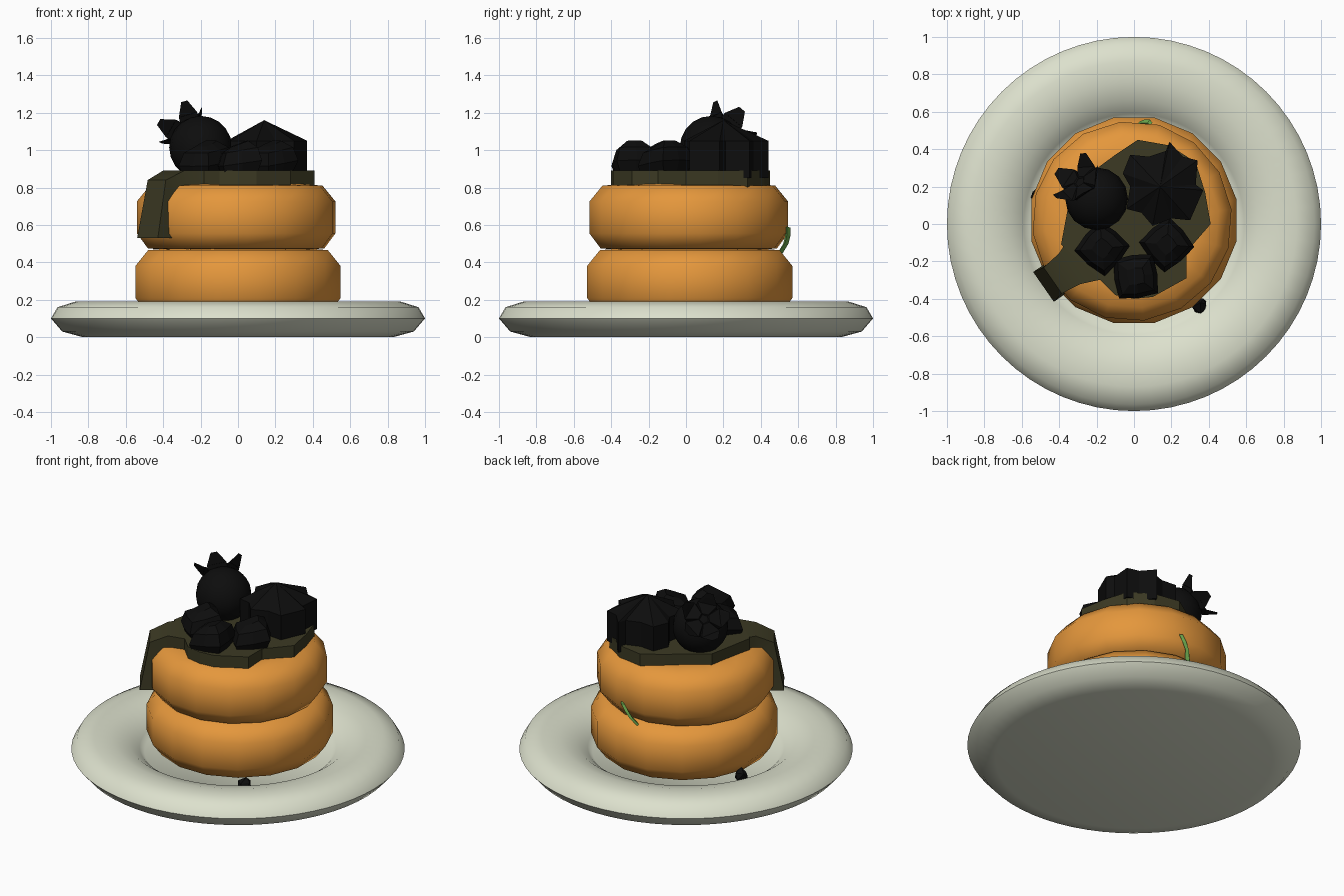
import bpy, bmesh, math, random
from mathutils import Vector, Matrix

cube = bpy.data.objects.get("Cube")
if cube:
    bpy.data.objects.remove(cube, do_unlink=True)
random.seed(4)


def material(name, rgb):
    m = bpy.data.materials.new(name)
    m.use_nodes = True
    m.diffuse_color = (*rgb, 1)
    m.node_tree.nodes["Principled BSDF"].inputs["Base Color"].default_value = (*rgb, 1)
    return m


CREAM = material("cream_china", (0.72, 0.75, 0.61))
GOLD = material("golden_batter", (0.78, 0.31, 0.045))
SAUCE = material("dark_sauce", (0.045, 0.042, 0.017))
BLACK = material("black_fruit", (0.004, 0.004, 0.004))
GREEN = material("leaf_green", (0.16, 0.42, 0.08))


def finish(name, bm, mat, smooth=0):
    bmesh.ops.recalc_face_normals(bm, faces=bm.faces)
    mesh = bpy.data.meshes.new(name)
    bm.to_mesh(mesh)
    bm.free()
    mesh.materials.append(mat)
    ob = bpy.data.objects.new(name, mesh)
    bpy.context.collection.objects.link(ob)
    if smooth:
        bpy.ops.object.select_all(action="DESELECT")
        ob.select_set(True)
        bpy.context.view_layer.objects.active = ob
        bpy.ops.object.shade_smooth_by_angle(angle=math.radians(smooth))
    return ob


def skin(bm, rings, cap=True):
    """Bridge closed rings of points with quads."""
    rows = [[bm.verts.new(p) for p in ring] for ring in rings]
    n = len(rows[0])
    for a, b in zip(rows, rows[1:]):
        for i in range(n):
            j = (i + 1) % n
            bm.faces.new((a[i], a[j], b[j], b[i]))
    if cap:
        bm.faces.new(rows[0])
        bm.faces.new(rows[-1])
    return rows


def lathe(name, profile, sides, mat, centre=(0, 0), turn=0.0, smooth=60):
    bm = bmesh.new()
    angles = [2 * math.pi * (i + turn) / sides for i in range(sides)]
    skin(bm, [[(centre[0] + r * math.cos(a), centre[1] + r * math.sin(a), z)
               for a in angles] for r, z in profile])
    return finish(name, bm, mat, smooth)


# Plate with a raised rounded rim and a sunken well
lathe("plate", [(0.83, 0), (0.94, 0.03), (1, 0.1), (0.965, 0.16), (0.87, 0.19),
                (0.76, 0.187), (0.66, 0.16), (0.59, 0.11), (0.56, 0.08)], 64, CREAM)

# Two stacked cakes with rounded edges
for name, r, z, cx, cy, turn in (("lower_cake", 0.56, 0.13, 0, 0.02, 0.5),
                                 ("upper_cake", 0.535, 0.475, -0.01, 0.015, 0.3)):
    lathe(name, [(r - 0.18, z - 0.01), (r - 0.06, z), (r, z + 0.08), (r, z + 0.25),
                 (r - 0.07, z + 0.335), (r - 0.19, z + 0.345)], 16, GOLD, (cx, cy), turn)

# Sauce pool
pool = [(-0.1, -0.38), (0, -0.4), (0.1, -0.39), (0.28, -0.29), (0.28, -0.15),
        (0.41, 0), (0.38, 0.17), (0.33, 0.33), (0.19, 0.42), (0.02, 0.45),
        (-0.1, 0.37), (-0.33, 0.2), (-0.36, 0.05), (-0.39, -0.11), (-0.24, -0.24)]
bm = bmesh.new()
skin(bm, [[(x, y, z) for x, y in pool] for z in (0.795, 0.89)])
finish("sauce_pool", bm, SAUCE)

# Sauce drip: (outer reach, outer z, inner reach, inner z, half width)
out, side = Vector((-0.82, -0.57, 0)), Vector((0.57, -0.82, 0))
up = Vector((0, 0, 1))
bm = bmesh.new()
skin(bm, [[out * ro + up * zo + side * w, out * ro + up * zo - side * w,
           out * ri + up * zi - side * w, out * ri + up * zi + side * w]
          for ro, zo, ri, zi, w in ((0.25, 0.89, 0.25, 0.8, 0.17),
                                    (0.42, 0.89, 0.4, 0.8, 0.1),
                                    (0.53, 0.84, 0.46, 0.73, 0.085),
                                    (0.59, 0.53, 0.48, 0.53, 0.097))])
finish("sauce_drip", bm, SAUCE, 40)

# Jagged fruit chunk with a low pointed top
chunk = [(-0.02, 0.37), (0.08, 0.36), (0.17, 0.39), (0.19, 0.44), (0.26, 0.36),
         (0.34, 0.34), (0.33, 0.21), (0.37, 0.18), (0.3, 0.02), (0.2, 0.03),
         (0.1, -0.01), (0.04, 0.06), (-0.04, 0.08), (-0.02, 0.2), (-0.06, 0.27)]
bm = bmesh.new()
top = skin(bm, [[(x, y, z) for x, y in chunk] for z in (0.85, 1.05)], cap=False)
bm.faces.new(top[0])
peak = bm.verts.new((0.14, 0.2, 1.16))
for a, b in zip(top[1], top[1][1:] + top[1][:1]):
    bm.faces.new((a, b, peak))
finish("fruit_chunk", bm, BLACK)

# Large round berry
berry = Vector((-0.2, 0.135, 1.015))
bm = bmesh.new()
bmesh.ops.create_uvsphere(bm, u_segments=16, v_segments=10, radius=0.168,
                          matrix=Matrix.Translation(berry))
finish("large_berry", bm, BLACK, 60)

# Leafy crown on the large berry, five thick pointed sepals
axis = Vector((-0.55, 0.55, 0.63)).normalized()
spin = axis.to_track_quat("Z", "Y").to_matrix().to_4x4()
bm = bmesh.new()
for k in range(5):
    turn = Matrix.Translation(berry) @ spin @ Matrix.Rotation(2 * math.pi * k / 5, 4, "Z")
    skin(bm, [[turn @ Vector(p) for p in ((r, -w, z), (r, w, z), (r - 0.025, w, z - 0.025),
                                         (r - 0.025, -w, z - 0.025))]
              for r, w, z in ((0.03, 0.02, 0.17), (0.1, 0.06, 0.16), (0.15, 0.02, 0.215))])
finish("berry_crown", bm, BLACK)

# Three small lumpy fruits at the front
for name, x, y, turn in (("small_fruit_right", -0.17, -0.13, 50),
                         ("small_fruit_front", 0.01, -0.28, 8),
                         ("small_fruit_left", 0.175, -0.11, 40)):
    bm = bmesh.new()
    spin = Matrix.Translation((x, y, 0)) @ Matrix.Rotation(math.radians(turn), 4, "Z")
    skin(bm, [[spin @ Vector((sx * h, sy * h, z + 0.015 * sx))
               for sx, sy in ((-1, -1), (0, -1.1), (1, -1), (1.1, 0),
                              (1, 1), (0, 1.1), (-1, 1), (-1.1, 0))]
              for h, z in ((0.085, 0.87), (0.105, 0.93), (0.085, 1.0), (0.04, 1.035))])
    finish(name, bm, BLACK)

# Crumbs lying in the well of the plate
for i, (x, y) in enumerate(((0.35, -0.43), (-0.51, 0.15))):
    bm = bmesh.new()
    bmesh.ops.create_icosphere(bm, subdivisions=1, radius=0.045,
                               matrix=Matrix.Translation((x, y, 0.12)))
    for v in bm.verts:
        v.co += Vector((random.uniform(-1, 1), random.uniform(-1, 1), 0)) * 0.012
    finish(f"crumb_{i + 1}", bm, BLACK)

# Curled leaf tucked between the cakes at the back
bm = bmesh.new()
skin(bm, [[(x - w, y, z - w / 2), (x, y + 0.018, z), (x + w, y, z + w / 2), (x, y - 0.01, z)]
          for x, y, z, w in ((0.0, 0.5, 0.45, 0.022), (0.03, 0.53, 0.5, 0.012),
                             (0.055, 0.54, 0.54, 0.018), (0.085, 0.54, 0.585, 0.014))])
finish("leaf", bm, GREEN)
